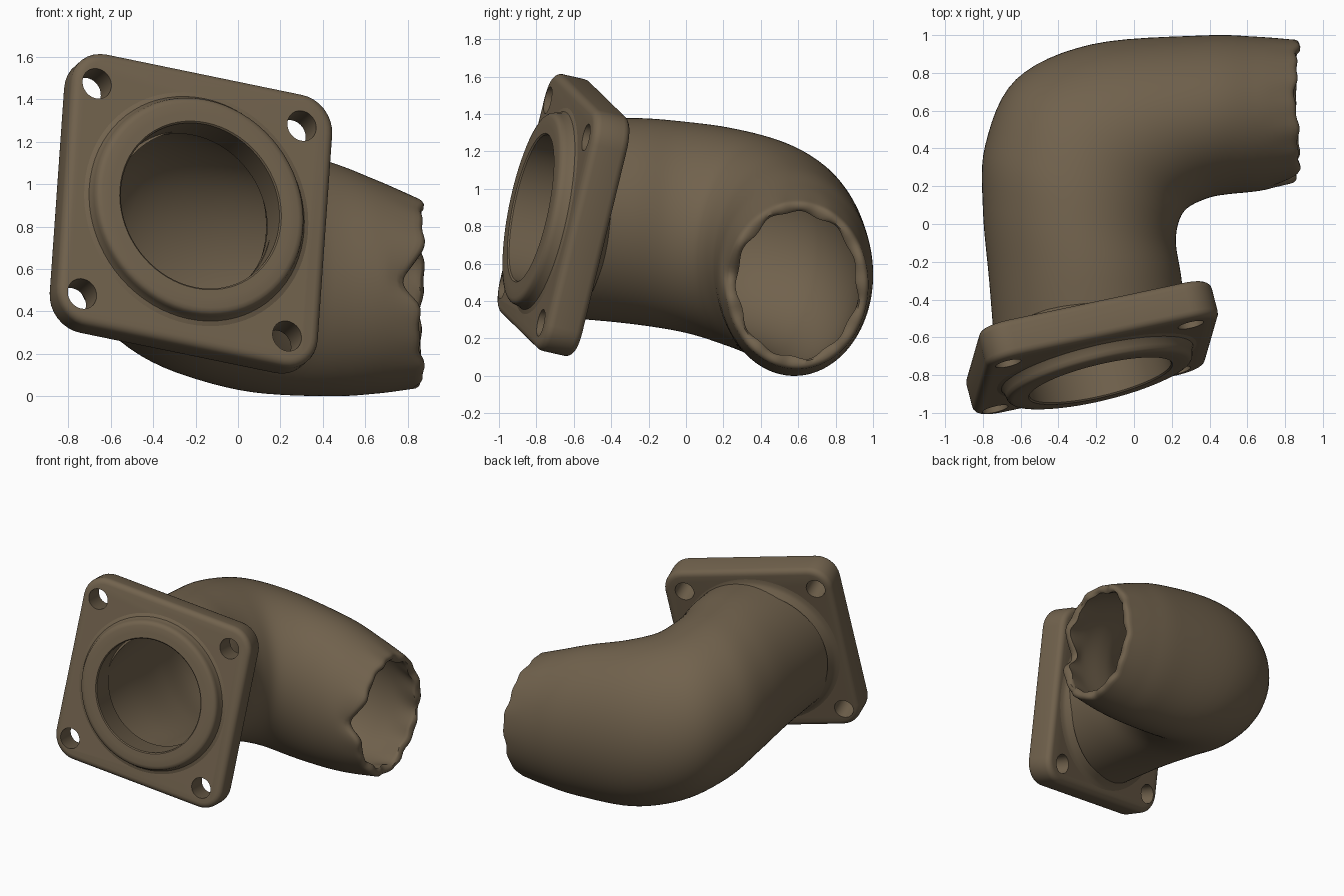
import bpy, bmesh, math
from mathutils import Vector, Matrix

if "Cube" in bpy.data.objects:
    bpy.data.objects.remove(bpy.data.objects["Cube"])

bronze = bpy.data.materials.new("dark_bronze_brown")
bronze.diffuse_color = (0.165, 0.122, 0.074, 1)
bronze.use_nodes = True
bronze.node_tree.nodes["Principled BSDF"].inputs["Base Color"].default_value = bronze.diffuse_color

# Slightly skewed frame of the tilted flange (w axis points out of its face)
U, V = Vector((0.97, 0.205, -0.20)), Vector((0.07, 0.243, 0.995))
N = U.cross(V).normalized()
FRAME = Matrix.Translation((-0.222, -0.655, 0.86)) @ Matrix((U, V, N)).transposed().to_4x4()


def make(name, bm, matrix=None):
    if matrix:
        bm.transform(matrix)
    bmesh.ops.recalc_face_normals(bm, faces=bm.faces)
    me = bpy.data.meshes.new(name)
    bm.to_mesh(me)
    bm.free()
    ob = bpy.data.objects.new(name, me)
    bpy.context.collection.objects.link(ob)
    me.materials.append(bronze)
    return ob


def smooth(ob, angle=35):
    bpy.ops.object.select_all(action='DESELECT')
    ob.select_set(True)
    bpy.context.view_layer.objects.active = ob
    bpy.ops.object.shade_smooth_by_angle(angle=math.radians(angle))


def skin(bm, rings, closed=False):
    loops = [[bm.verts.new(p) for p in r] for r in rings]
    n = len(loops[0])
    for i in range(len(loops) - (0 if closed else 1)):
        a, b = loops[i], loops[(i + 1) % len(loops)]
        for j in range(n):
            k = (j + 1) % n
            bm.faces.new((a[j], a[k], b[k], b[j]))


def revolve(name, profile, n=72):
    bm = bmesh.new()
    skin(bm, [[(r * math.cos(2 * math.pi * j / n), r * math.sin(2 * math.pi * j / n), w)
               for j in range(n)] for r, w in profile], closed=True)
    ob = make(name, bm, FRAME)
    smooth(ob, 40)
    return ob


# Flange plate: rounded square with softened rims
bm = bmesh.new()
bmesh.ops.create_cube(bm, size=1, matrix=Matrix.Diagonal((1.27, 1.29, 0.205, 1)))
up = [e for e in bm.edges if abs(e.verts[0].co.z - e.verts[1].co.z) > 0.1]
bmesh.ops.bevel(bm, geom=up, offset=0.16, segments=8, profile=0.5, affect='EDGES')
rim = [e for e in bm.edges if abs(e.verts[0].co.z - e.verts[1].co.z) < 0.01]
bmesh.ops.bevel(bm, geom=rim, offset=0.04, segments=4, profile=0.5, affect='EDGES')
flange = make("flange_plate", bm, FRAME)

# Cutters for the four bolt holes and the bore
bm = bmesh.new()
holes = [(sx * 0.498 - 0.02, sy * 0.498 - 0.007, 0.07) for sx in (-1, 1) for sy in (-1, 1)]
for x, y, r in holes + [(0, 0, 0.42)]:
    bmesh.ops.create_cone(bm, cap_ends=True, segments=40, radius1=r, radius2=r, depth=0.6,
                          matrix=Matrix.Translation((x, y, 0)))
cutter = make("hole_cutter", bm, FRAME)
cutter.hide_render = True
mod = flange.modifiers.new("holes", 'BOOLEAN')
mod.operation, mod.solver, mod.object = 'DIFFERENCE', 'EXACT', cutter
bpy.context.view_layer.objects.active = flange
bpy.ops.object.modifier_apply(modifier=mod.name)
bpy.data.objects.remove(cutter)
smooth(flange)

# Raised wide front seat with bore, and fillet collar at the back
revolve("flange_seat", [(0.385, -0.06), (0.385, 0.178), (0.392, 0.186), (0.43, 0.186), (0.475, 0.185),
                        (0.492, 0.180), (0.503, 0.169), (0.508, 0.150), (0.513, 0.128),
                        (0.522, 0.111), (0.545, 0.102), (0.545, 0.06), (0.43, 0.04), (0.43, -0.06)])
revolve("back_collar", [(0.585, -0.07), (0.585, -0.102), (0.56, -0.107), (0.54, -0.118),
                        (0.522, -0.14), (0.51, -0.15), (0.48, -0.07)])

# Elbow tube sections: outer x,y, inner x,y, bottom z, top z, lean
SECT = [(-.73, -.76, .28, -.55, .32, 1.375, .24),
        (-.765, -.32, .25, -.28, .285, 1.378, .10),
        (-.80, .08, .222, -.10, .235, 1.358, .02),
        (-.787, .42, .24, .02, .165, 1.328, 0),
        (-.625, .765, .29, .09, .09, 1.272, 0),
        (-.23, .95, .40, .14, .018, 1.198, 0),
        (.36, .998, .50, .158, 0, 1.105, 0),
        (.64, .992, .66, .175, .012, 1.02, 0),
        (.845, .975, .845, .212, .036, .937, 0)]


def catmull(t):
    i = min(int(t), len(SECT) - 2)
    f = t - i
    last = len(SECT) - 1
    p0, p1, p2, p3 = (SECT[max(0, min(last, i + k))] for k in (-1, 0, 1, 2))
    return [0.5 * (2 * b + (c - a) * f + (2 * a - 5 * b + 4 * c - d) * f * f
                   + (3 * b - a - 3 * c + d) * f ** 3) for a, b, c, d in zip(p0, p1, p2, p3)]


def ragged(a):
    d = 0.009 * math.sin(3 * a + 1) + 0.007 * math.sin(8 * a) + 0.005 * math.sin(17 * a + 2)
    return d - 0.075 * math.exp(-((a - 3.0) / 0.2) ** 2) - 0.02 * math.exp(-((a - 4.7) / 0.25) ** 2)


def section(t, inset=0.0, jag=0.0, push=0.0, n=112):
    ox, oy, ix, iy, zb, zt, lean = catmull(t)
    c = Vector(((ox + ix) / 2, (oy + iy) / 2, (zb + zt) / 2))
    h = Vector(((ox - ix) / 2, (oy - iy) / 2, 0))
    ring = []
    for j in range(n):
        a = 2 * math.pi * j / n
        wob = 0.008 * math.sin(11 * a + 1) + 0.005 * math.sin(6 * a)
        ins = inset + (wob * jag if inset > 0.04 else 0)
        z = math.sin(a) * ((zt - zb) / 2 - ins)
        p = c + h * (1 - ins / h.length) * math.cos(a) + Vector((0, lean * z, z))
        p.x += jag * ragged(a) + push
        ring.append(p)
    return ring


# Outer skin, rounded ragged lip, inner skin (wall thicker near the flange)
end = len(SECT) - 1
steps = [end * k / 48 for k in range(49)]
weight = lambda t: max(0.0, (t - end + 0.8) / 0.8)
wall = lambda t: 0.06 + 0.06 * max(0.0, 1 - t / 4)
rings = [section(t, 0, weight(t)) for t in steps]
rings += [section(end, i, 1, p) for i, p in ((.008, .012), (.021, .019), (.040, .017), (.054, .007))]
rings += [section(t, wall(t), weight(t)) for t in reversed(steps)]
bm = bmesh.new()
skin(bm, rings, closed=True)
smooth(make("elbow_tube", bm), 50)
